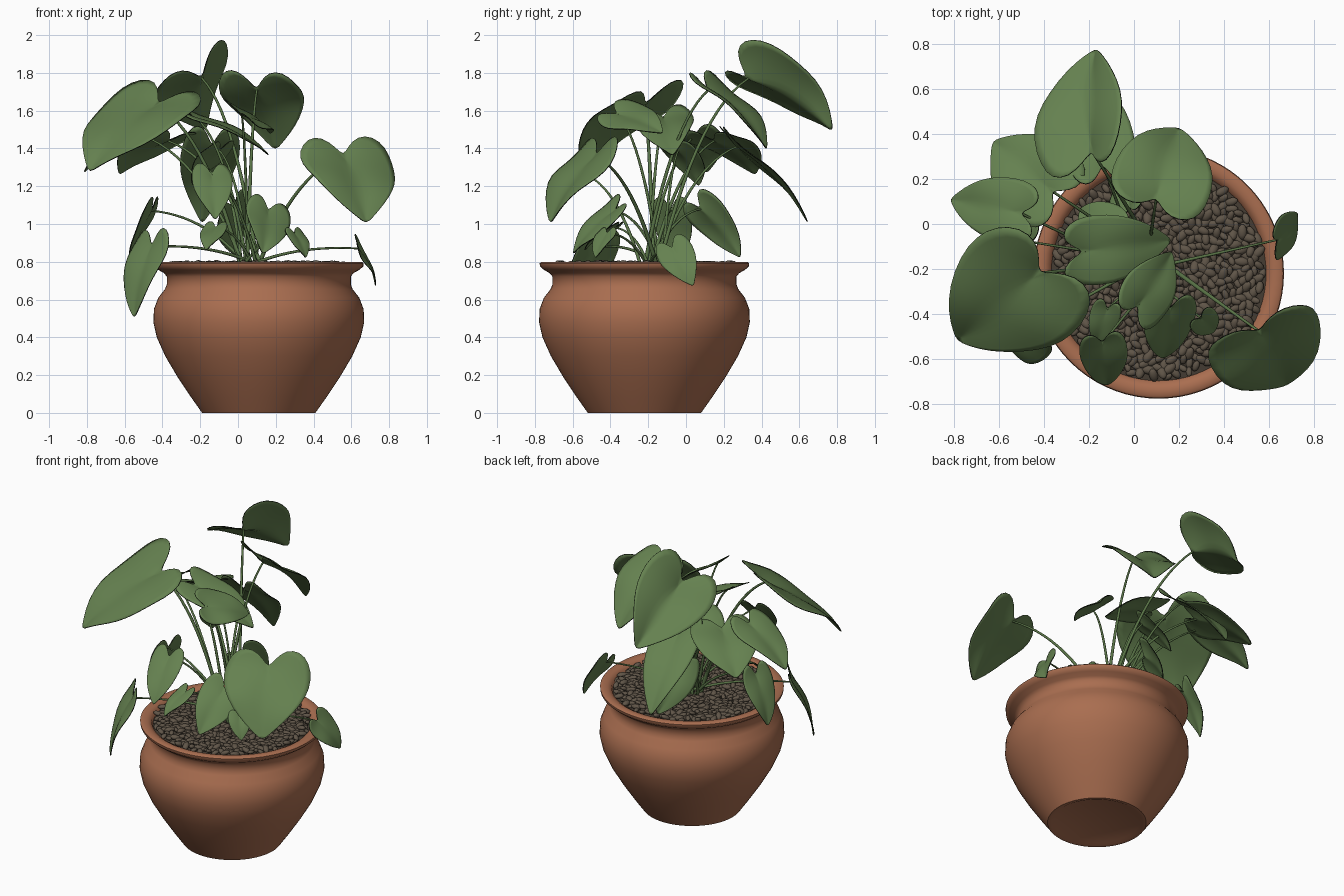
import bpy, bmesh, math, random
from mathutils import Vector, Matrix

random.seed(7)
if "Cube" in bpy.data.objects:
    bpy.data.objects.remove(bpy.data.objects["Cube"])

POT = Vector((0.11, -0.22, 0))
CROWN = Vector((0.07, -0.18, 0.78))


def material(name, r, g, b):
    mat = bpy.data.materials.new(name)
    mat.use_nodes = True
    mat.diffuse_color = (r, g, b, 1)
    bsdf = mat.node_tree.nodes["Principled BSDF"]
    bsdf.inputs["Base Color"].default_value = (r, g, b, 1)
    bsdf.inputs["Roughness"].default_value = 0.8
    return mat


terracotta = material("terracotta", 0.40, 0.155, 0.08)
pebble_brown = material("pebble brown", 0.115, 0.09, 0.064)
soil_brown = material("soil brown", 0.06, 0.046, 0.033)
leaf_green = material("leaf green", 0.13, 0.22, 0.08)
stem_green = material("stem green", 0.10, 0.175, 0.062)
edge_dark = material("leaf edge dark", 0.01, 0.015, 0.008)


def finish(bm, name, *mats, angle=50):
    mesh = bpy.data.meshes.new(name)
    bm.to_mesh(mesh)
    bm.free()
    obj = bpy.data.objects.new(name, mesh)
    bpy.context.collection.objects.link(obj)
    for mat in mats:
        mesh.materials.append(mat)
    bpy.ops.object.select_all(action='DESELECT')
    obj.select_set(True)
    bpy.context.view_layer.objects.active = obj
    bpy.ops.object.shade_smooth_by_angle(angle=math.radians(angle))
    return obj


def lathe(name, profile, mat, segments=72):
    bm = bmesh.new()
    verts = [bm.verts.new(POT + Vector((r, 0, z))) for r, z in profile]
    edges = [bm.edges.new(pair) for pair in zip(verts, verts[1:])]
    bmesh.ops.spin(bm, geom=verts + edges, cent=POT, axis=(0, 0, 1),
                   angle=math.tau, steps=segments)
    bmesh.ops.remove_doubles(bm, verts=bm.verts, dist=0.0005)
    bmesh.ops.recalc_face_normals(bm, faces=bm.faces)
    return finish(bm, name, mat)


# Pot with shallow foot, round belly and flared rim
lathe("pot", [(0, .012), (.26, .01), (.28, 0), (.30, 0), (.36, .085), (.43, .19),
              (.495, .3), (.54, .4), (.558, .48), (.555, .55), (.532, .61),
              (.497, .655), (.487, .68), (.487, .722), (.502, .74), (.532, .757),
              (.553, .775), (.555, .792), (.545, .8), (.51, .798), (.485, .785),
              (.47, .74), (.46, .7)], terracotta)
lathe("soil", [(0, .772), (.3, .772), (.48, .765)], soil_brown)

# Pebbles spread in a sunflower pattern
bm = bmesh.new()
COUNT = 620
for i in range(COUNT):
    radius = 0.465 * math.sqrt((i + 0.5) / COUNT)
    turn = i * math.pi * (3 - math.sqrt(5))
    spot = POT + Vector((radius * math.cos(turn), radius * math.sin(turn),
                         random.uniform(0.773, 0.79)))
    size = random.uniform(0.8, 1.25)
    place = (Matrix.Translation(spot)
             @ Matrix.Rotation(random.uniform(0, math.tau), 4, 'Z')
             @ Matrix.Rotation(random.uniform(-0.5, 0.5), 4, 'Y')
             @ Matrix.Diagonal((0.029 * size, 0.017 * size, 0.013 * size, 1)))
    bmesh.ops.create_icosphere(bm, subdivisions=2, radius=1, matrix=place)
finish(bm, "pebbles", pebble_brown, angle=60)

# Half outline of a heart-shaped blade: (sideways, along the midrib)
OUTLINE = [(0, 0), (.13, -.12), (.38, -.25), (.7, -.24), (.93, -.09), (1, .13),
           (.93, .36), (.72, .59), (.42, .79), (.15, .93), (0, 1)]
STEPS = 4


def stem(name, end, thickness):
    foot = CROWN + Vector((random.uniform(-.06, .06), random.uniform(-.06, .06), 0))
    bend = foot.lerp(end, 0.42)
    bend.z = foot.z + 0.78 * (end.z - foot.z) + 0.04
    curve = bpy.data.curves.new(name, 'CURVE')
    curve.dimensions = '3D'
    curve.bevel_depth = thickness
    curve.bevel_resolution = 2
    spline = curve.splines.new('POLY')
    count = 14
    spline.points.add(count - 1)
    for i, point in enumerate(spline.points):
        t = i / (count - 1)
        point.co = (*foot.lerp(bend, t).lerp(bend.lerp(end, t), t), 1)
        point.radius = 1.25 - 0.6 * t
    spline.use_smooth = True
    curve.materials.append(stem_green)
    obj = bpy.data.objects.new(name, curve)
    bpy.context.collection.objects.link(obj)


def leaf(name, base, tip, half_width, roll=0, fold=0.28):
    """Heart-shaped blade from notch to tip; roll lifts its right edge, fold both."""
    base, tip = Vector(base), Vector(tip)
    length = (tip - base).length
    along = (tip - base).normalized()
    level = along.cross(Vector((0, 0, 1))).normalized()
    lift = level.cross(along)
    a = math.radians(roll)
    across = level * math.cos(a) + lift * math.sin(a)
    normal = across.cross(along)
    phase = random.uniform(0, math.tau)
    bm = bmesh.new()
    for side in (-1, 1):
        rows = []
        for k, (out, y) in enumerate(OUTLINE):
            rib = k / (len(OUTLINE) - 1)
            row = []
            for j in range(STEPS + 1):
                s = j / STEPS
                u, v = out * s, rib + (y - rib) * s
                arch = max(0, v) * (1 - v)
                height = (0.26 * length * arch
                          + half_width * (fold * u - 0.26 * u * u
                                          + 0.08 * u * math.sin(7 * v + phase + side)))
                row.append(bm.verts.new(base + across * (side * u * half_width)
                                        + along * (v * length) + normal * height))
            rows.append(row)
        for r1, r2 in zip(rows, rows[1:]):
            for j in range(STEPS):
                quad = [r1[j], r1[j + 1], r2[j + 1], r2[j]]
                bm.faces.new(quad if side > 0 else quad[::-1])
    bmesh.ops.remove_doubles(bm, verts=bm.verts, dist=0.0004)
    obj = finish(bm, name, leaf_green, edge_dark, angle=80)
    sub = obj.modifiers.new("smooth", 'SUBSURF')
    sub.levels = sub.render_levels = 1
    skin = obj.modifiers.new("thickness", 'SOLIDIFY')
    skin.thickness = 0.005
    skin.material_offset_rim = 1
    stem(name + "_stem", base, 0.006 + 0.012 * half_width)


# High leaves
leaf("top_back_leaf", (-.19, .33, 1.77), (-.17, .78, 1.49), .24, 37, .62)
leaf("top_centre_leaf", (.1, .12, 1.71), (.2, .43, 1.39), .23, 0, .4)
leaf("upper_middle_leaf", (-.22, -.12, 1.56), (.17, -.07, 1.36), .16, -10)
leaf("upper_front_leaf", (.02, -.36, 1.58), (.17, -.12, 1.48), .14, -30)
leaf("big_right_leaf", (-.43, -.22, 1.63), (-.79, -.52, 1.27), .31, 10)
leaf("big_left_leaf", (.56, -.48, 1.36), (.68, -.72, 1.0), .27)

# Middle leaves
leaf("back_right_leaf", (-.37, .15, 1.44), (-.63, .37, 1.26), .21)
leaf("outer_right_leaf", (-.51, .05, 1.47), (-.82, .11, 1.27), .15)
leaf("low_back_leaf", (-.14, .27, 1.41), (-.19, .65, 1.0), .16)
leaf("inner_leaf", (-.1, -.04, 1.39), (-.24, .07, 1.2), .12)
leaf("inner_back_leaf", (-.02, .08, 1.08), (.01, .29, .82), .13, 55)
leaf("front_leaf", (-.14, -.53, 1.26), (-.12, -.72, 1.02), .11)

# Low and drooping leaves
leaf("drooping_right_leaf", (-.46, -.46, .88), (-.55, -.56, .5), .15, -8)
leaf("side_right_leaf", (-.46, -.08, 1.07), (-.57, -.05, .77), .11)
leaf("drooping_left_leaf", (.64, -.07, .87), (.73, .04, .67), .1, -50)
leaf("low_front_leaf", (.16, -.38, 1.07), (.13, -.6, .84), .13, 30)
leaf("small_left_leaf", (.3, -.42, .95), (.36, -.48, .82), .07)
leaf("small_front_leaf", (-.12, -.38, .98), (-.17, -.54, .86), .07)
